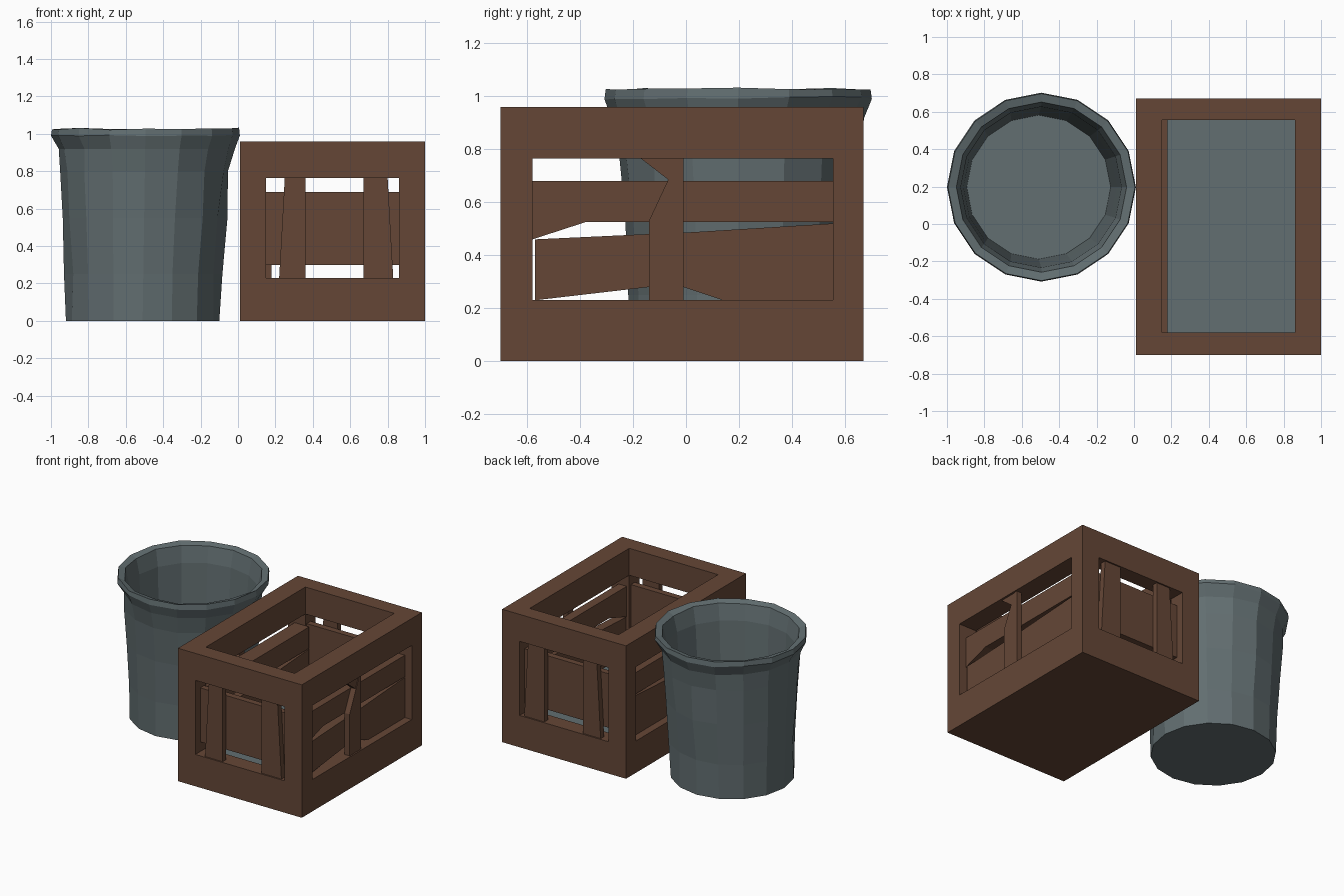
import bpy, bmesh, math, random
from mathutils import Vector

if "Cube" in bpy.data.objects:
    bpy.data.objects.remove(bpy.data.objects["Cube"])

random.seed(4)


def material(name, rgb):
    m = bpy.data.materials.new(name)
    m.diffuse_color = (*rgb, 1)
    m.use_nodes = True
    m.node_tree.nodes["Principled BSDF"].inputs["Base Color"].default_value = m.diffuse_color
    return m


WOOD = material("brown wood", (0.13, 0.062, 0.037))
METAL = material("blue grey metal", (0.122, 0.156, 0.164))


def finish(name, bm, mat):
    bmesh.ops.recalc_face_normals(bm, faces=bm.faces)
    me = bpy.data.meshes.new(name)
    bm.to_mesh(me)
    bm.free()
    me.materials.append(mat)
    ob = bpy.data.objects.new(name, me)
    bpy.context.collection.objects.link(ob)
    return ob


def plate(name, axis, outline, a, b, mat=WOOD):
    """Extrude an outline along an axis from a to b (x: y,z / y: x,z / z: x,y)."""
    def point(u, v, w):
        return {"x": (w, u, v), "y": (u, w, v), "z": (u, v, w)}[axis]
    bm = bmesh.new()
    low = [bm.verts.new(point(u, v, a)) for u, v in outline]
    high = [bm.verts.new(point(u, v, b)) for u, v in outline]
    bm.faces.new(low)
    bm.faces.new(high[::-1])
    for i in range(len(low)):
        j = (i + 1) % len(low)
        bm.faces.new((low[i], low[j], high[j], high[i]))
    return finish(name, bm, mat)


def rect(u0, u1, v0, v1):
    return [(u0, v0), (u1, v0), (u1, v1), (u0, v1)]


# Crate frame: base, floor, posts, sill and top rails
X0, X1, Y0, Y1, TOP = 0.01, 1.0, -0.70, 0.67, 0.96
IX0, IX1, IY0, IY1 = 0.15, 0.86, -0.58, 0.555
SILL, HEAD, FLOOR = 0.23, 0.765, 0.2
plate("crate_base", "z", rect(X0, X1, Y0, Y1), 0, FLOOR)
plate("crate_floor", "z", rect(IX0, IX1, IY0, IY1), FLOOR, FLOOR + 0.006, METAL)
for part, z0, z1 in (("sill", FLOOR, SILL), ("top", HEAD, TOP)):
    for side, a, b in (("left", X0, IX0), ("right", IX1, X1)):
        plate(f"{part}_rail_{side}", "z", rect(a, b, Y0, Y1), z0, z1)
    for side, a, b in (("front", Y0, IY0), ("back", IY1, Y1)):
        plate(f"{part}_rail_{side}", "z", rect(IX0, IX1, a, b), z0, z1)
for sx, a, b in (("left", X0, IX0), ("right", IX1, X1)):
    for sy, c, d in (("front", Y0, IY0), ("back", IY1, Y1)):
        plate(f"post_{sy}_{sx}", "z", rect(a, b, c, d), SILL, HEAD)

# End walls: two upright slats in front of one wide board
for side, edge, s in (("front", Y0, 1), ("back", Y1, -1)):
    def depth(d):
        return edge + s * d
    plate(f"{side}_slat_left", "y", [(0.22, SILL), (0.36, SILL), (0.36, HEAD), (0.25, HEAD)],
          depth(0.01), depth(0.05))
    plate(f"{side}_slat_right", "y", [(0.67, SILL), (0.83, SILL), (0.80, HEAD), (0.67, HEAD)],
          depth(0.01), depth(0.05))
    plate(f"{side}_board", "y", rect(IX0, IX1, 0.30, 0.69), depth(0.055), depth(0.10))

# Side walls: worn boards behind one broken upright slat
upright = [(-0.14, SILL), (-0.01, SILL), (-0.01, HEAD), (-0.03, HEAD), (-0.14, 0.53)]
lower = [(-0.57, SILL), (-0.14, 0.28), (-0.01, 0.28), (0.14, SILL), (0.555, SILL),
         (0.555, 0.52), (-0.01, 0.485), (-0.14, 0.48), (-0.57, 0.46)]
upper = [(-0.58, 0.46), (-0.38, 0.525), (0.555, 0.525), (0.555, 0.68), (-0.58, 0.68)]
splinter = [(-0.17, HEAD), (-0.03, HEAD), (-0.06, 0.68)]
for side, edge, s, inner in (("right", X1, -1, 0.12), ("left", X0, 1, 0.17)):
    plate(f"{side}_upright", "x", upright, edge + s * 0.01, edge + s * 0.05)
    plate(f"{side}_splinter", "x", splinter, edge + s * 0.015, edge + s * 0.05)
    plate(f"{side}_lower_board", "x", lower, edge + s * 0.055, edge + s * inner)
    plate(f"{side}_upper_board", "x", upper, edge + s * 0.055, edge + s * inner)

# Bucket: faceted flared shell, outside then over the rim to the inside floor
SIDES = 16
profile = [(0.41, 0), (0.415, 0.25), (0.435, 0.55), (0.455, 0.80), (0.47, 0.92), (0.505, 1.0),
           (0.50, 1.033), (0.455, 1.02), (0.43, 0.90), (0.41, 0.55), (0.385, 0.05)]
bm = bmesh.new()
rings = []
for k, (r, z) in enumerate(profile):
    dent = 0.012 if 0 < k < 5 else 0.0
    cx = -0.51 + 0.015 * z
    ring = []
    for i in range(SIDES):
        a = 2 * math.pi * i / SIDES
        rr = r + random.uniform(-dent, dent)
        zz = z + (random.uniform(-0.012, 0) if 4 < k < 8 else 0)
        ring.append(bm.verts.new((cx + rr * math.cos(a), 0.197 + rr * math.sin(a), zz)))
    rings.append(ring)
for lo, hi in zip(rings, rings[1:]):
    for i in range(SIDES):
        j = (i + 1) % SIDES
        bm.faces.new((lo[i], lo[j], hi[j], hi[i]))
bm.faces.new(rings[0][::-1])
bm.faces.new(rings[-1])
finish("bucket", bm, METAL)
